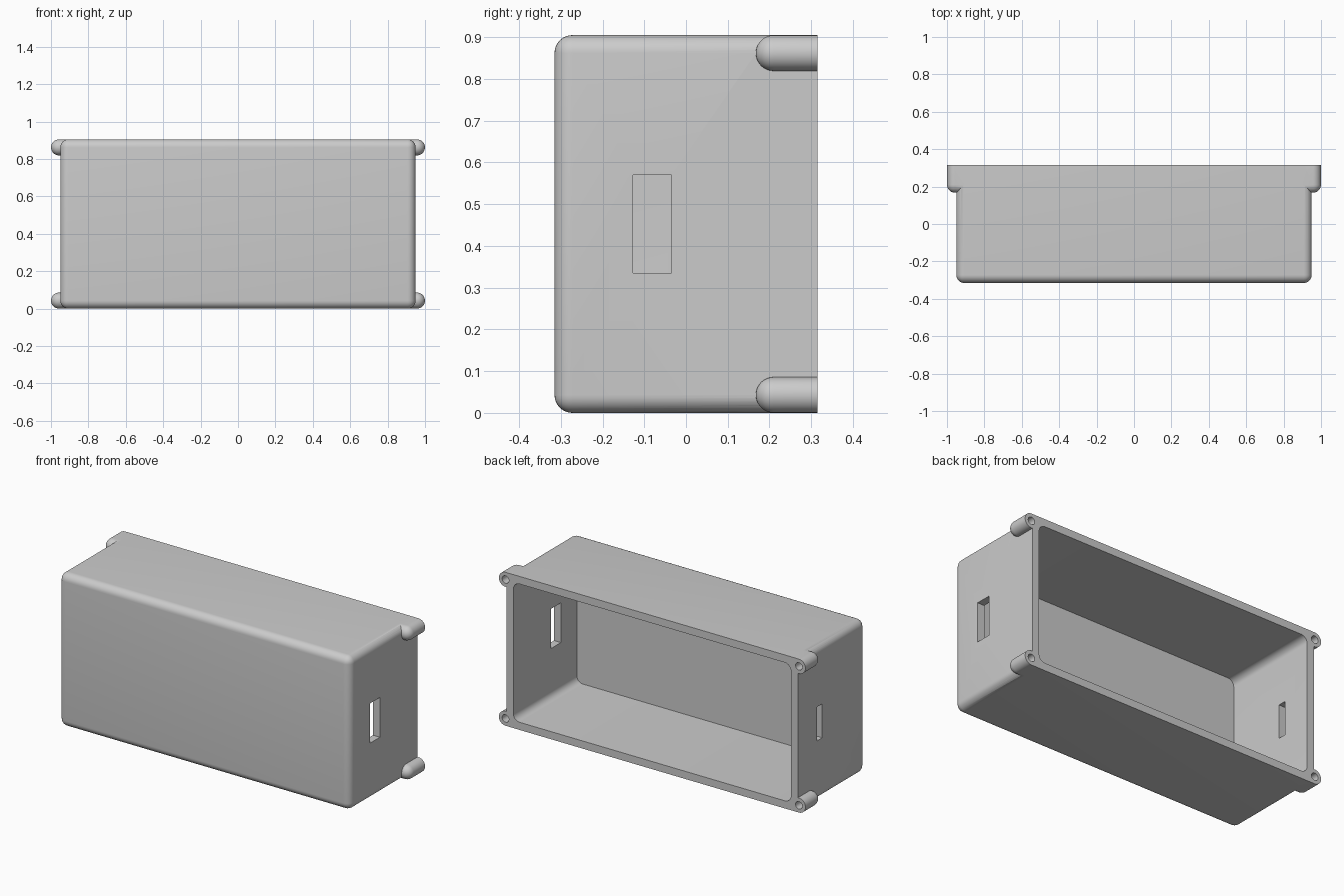
import bpy, bmesh, math
from mathutils import Matrix, Vector

if "Cube" in bpy.data.objects:
    bpy.data.objects.remove(bpy.data.objects["Cube"], do_unlink=True)

WIDTH, HEIGHT, HALF_Y = 1.90, 0.905, 0.315
ROUND = 0.043
OVER = 0.40            # solids run past the open back, then get trimmed flush
MID_Z = HEIGHT / 2

grey = bpy.data.materials.new("light_grey")
grey.use_nodes = True
colour = (0.6, 0.6, 0.6, 1)
grey.diffuse_color = colour
grey.node_tree.nodes["Principled BSDF"].inputs["Base Color"].default_value = colour


def finish(bm, name):
    bmesh.ops.recalc_face_normals(bm, faces=bm.faces)
    mesh = bpy.data.meshes.new(name)
    bm.to_mesh(mesh)
    bm.free()
    mesh.materials.append(grey)
    obj = bpy.data.objects.new(name, mesh)
    bpy.context.collection.objects.link(obj)
    return obj


def block(name, low, high, radius=0, pick=None):
    """Box between two corners; edges chosen by pick are rounded."""
    low, high = Vector(low), Vector(high)
    bm = bmesh.new()
    bmesh.ops.create_cube(bm, size=1)
    for v in bm.verts:
        v.co = (low + high) / 2 + v.co * (high - low)
    if pick:
        bmesh.ops.bevel(bm, geom=[e for e in bm.edges if pick(e)], offset=radius,
                        segments=8, profile=0.5, affect='EDGES')
    return finish(bm, name)


def screw_boss(name, side, z):
    """Round-ended post, stretched sideways into the case wall."""
    radius, start = 0.0427, 0.21
    ball = bmesh.new()
    bmesh.ops.create_uvsphere(ball, u_segments=40, v_segments=20, radius=radius,
                              matrix=Matrix.Rotation(math.pi / 2, 3, 'X').to_4x4())
    bm = bmesh.new()
    for x in (0.88, 0.957):
        for v in ball.verts:
            if v.co.y < 1e-5:
                at = Vector((side * x, start, z)) + v.co
                bm.verts.new(at)
                if v.co.y > -1e-5:
                    bm.verts.new((at.x, OVER, at.z))
    ball.free()
    hull = bmesh.ops.convex_hull(bm, input=bm.verts[:])
    inner = {g for g in hull["geom_interior"] + hull["geom_unused"]
             if isinstance(g, bmesh.types.BMVert)}
    bmesh.ops.delete(bm, geom=list(inner), context='VERTS')
    return finish(bm, name)


def screw_hole(name, side, z):
    bm = bmesh.new()
    place = Matrix.Translation((side * 0.957, 0.315, z)) @ Matrix.Rotation(math.pi / 2, 4, 'X')
    bmesh.ops.create_cone(bm, cap_ends=True, segments=32, radius1=0.022, radius2=0.022,
                          depth=0.22, matrix=place)
    return finish(bm, name)


def combine(target, tool, operation):
    mod = target.modifiers.new(tool.name, 'BOOLEAN')
    mod.operation, mod.solver, mod.object = operation, 'EXACT', tool
    bpy.context.view_layer.update()
    graph = bpy.context.evaluated_depsgraph_get()
    mesh = bpy.data.meshes.new_from_object(target.evaluated_get(graph))
    target.modifiers.clear()
    target.data = mesh
    bpy.data.objects.remove(tool, do_unlink=True)


# Outer shell, rounded everywhere except at the open back
case = block("enclosure", (-WIDTH / 2, -HALF_Y, 0), (WIDTH / 2, OVER, HEIGHT), ROUND,
             lambda e: min(v.co.y for v in e.verts) < 0)

# Four corner screw bosses
corners = [(s, z) for s in (-1, 1) for z in (ROUND, HEIGHT - ROUND)]
for s, z in corners:
    combine(case, screw_boss("screw_boss", s, z), 'UNION')

# Flush back rim
combine(case, block("back_trim", (-2, HALF_Y, -1), (2, 1, 2)), 'DIFFERENCE')

# Cavity with rounded corners and a sharp inner front wall
wall = 0.045
combine(case, block("cavity", (wall - WIDTH / 2, wall - 0.005 - HALF_Y, wall),
                    (WIDTH / 2 - wall, 0.5, HEIGHT - wall), 0.04,
                    lambda e: abs(e.verts[0].co.y - e.verts[1].co.y) > 0.1), 'DIFFERENCE')

# Screw holes
for s, z in corners:
    combine(case, screw_hole("screw_hole", s, z), 'DIFFERENCE')

# Side slots: a wide one on the left wall, a narrow one on the right wall
for side, y, half_w, half_h in ((1, -0.081, 0.046, 0.117), (-1, 0.112, 0.024, 0.1)):
    x = side * WIDTH / 2
    combine(case, block("side_slot", (x - 0.08, y - half_w, MID_Z - half_h),
                        (x + 0.08, y + half_w, MID_Z + half_h)), 'DIFFERENCE')

# Smooth curves, crisp edges
case.data.materials.clear()
case.data.materials.append(grey)
bpy.ops.object.select_all(action='DESELECT')
case.select_set(True)
bpy.context.view_layer.objects.active = case
bpy.ops.object.shade_smooth_by_angle(angle=math.radians(30))
